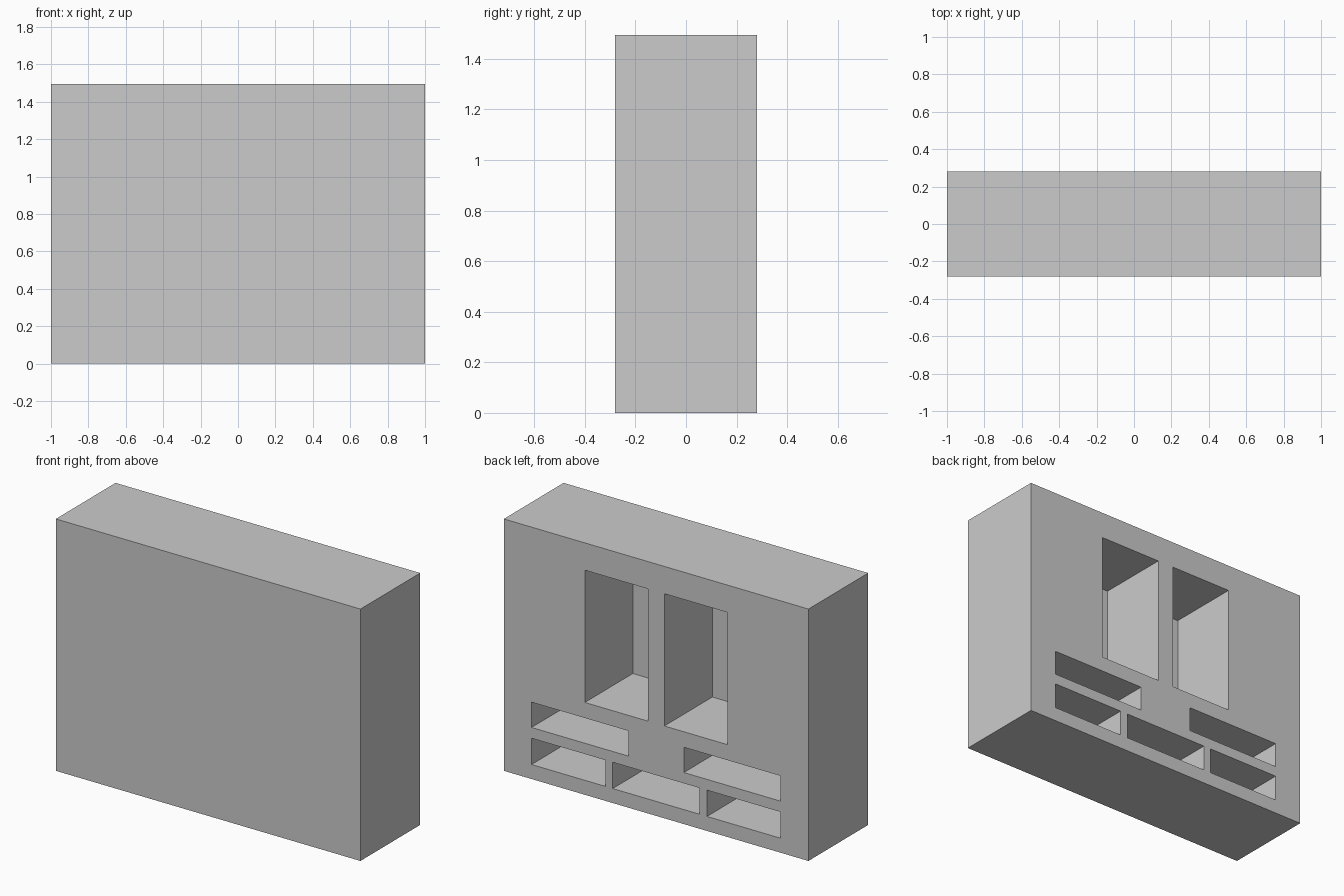
import bpy
import bmesh
from mathutils import Matrix, Vector

if "Cube" in bpy.data.objects:
    bpy.data.objects.remove(bpy.data.objects["Cube"])

WIDTH, DEPTH, HEIGHT = 2.0, 0.56, 1.495
BACK = DEPTH / 2
POCKET_DEPTH = 0.45


def add_box(bm, x0, x1, y0, y1, z0, z1):
    centre = Vector((x0 + x1, y0 + y1, z0 + z1)) / 2
    size = Matrix.Diagonal((x1 - x0, y1 - y0, z1 - z0, 1))
    bmesh.ops.create_cube(bm, size=1, matrix=Matrix.Translation(centre) @ size)


def make_object(name, boxes):
    bm = bmesh.new()
    for box in boxes:
        add_box(bm, *box)
    mesh = bpy.data.meshes.new(name)
    bm.to_mesh(mesh)
    bm.free()
    obj = bpy.data.objects.new(name, mesh)
    bpy.context.collection.objects.link(obj)
    return obj


def pocket(x0, x1, z0, z1):
    # Recess open at the back face
    return (x0, x1, BACK - POCKET_DEPTH, BACK + 0.1, z0, z1)


# Solid cabinet block
cabinet = make_object("cabinet", [(-WIDTH / 2, WIDTH / 2, -BACK, BACK, 0, HEIGHT)])

# Mirrored pockets: tall openings, upper slots, lower outer slots
pockets = [pocket(-0.285, 0.285, 0.086, 0.242)]  # lower middle slot
for x0, x1, z0, z1 in [(0.054, 0.468, 0.548, 1.333),
                       (0.182, 0.818, 0.306, 0.456),
                       (0.334, 0.818, 0.086, 0.242)]:
    pockets += [pocket(x0, x1, z0, z1), pocket(-x1, -x0, z0, z1)]

cutter = make_object("pocket_cutter", pockets)
cutter.hide_render = True
cutter.hide_set(True)
cutter.display_type = 'WIRE'

cut = cabinet.modifiers.new("pockets", 'BOOLEAN')
cut.operation = 'DIFFERENCE'
cut.solver = 'EXACT'
cut.object = cutter
